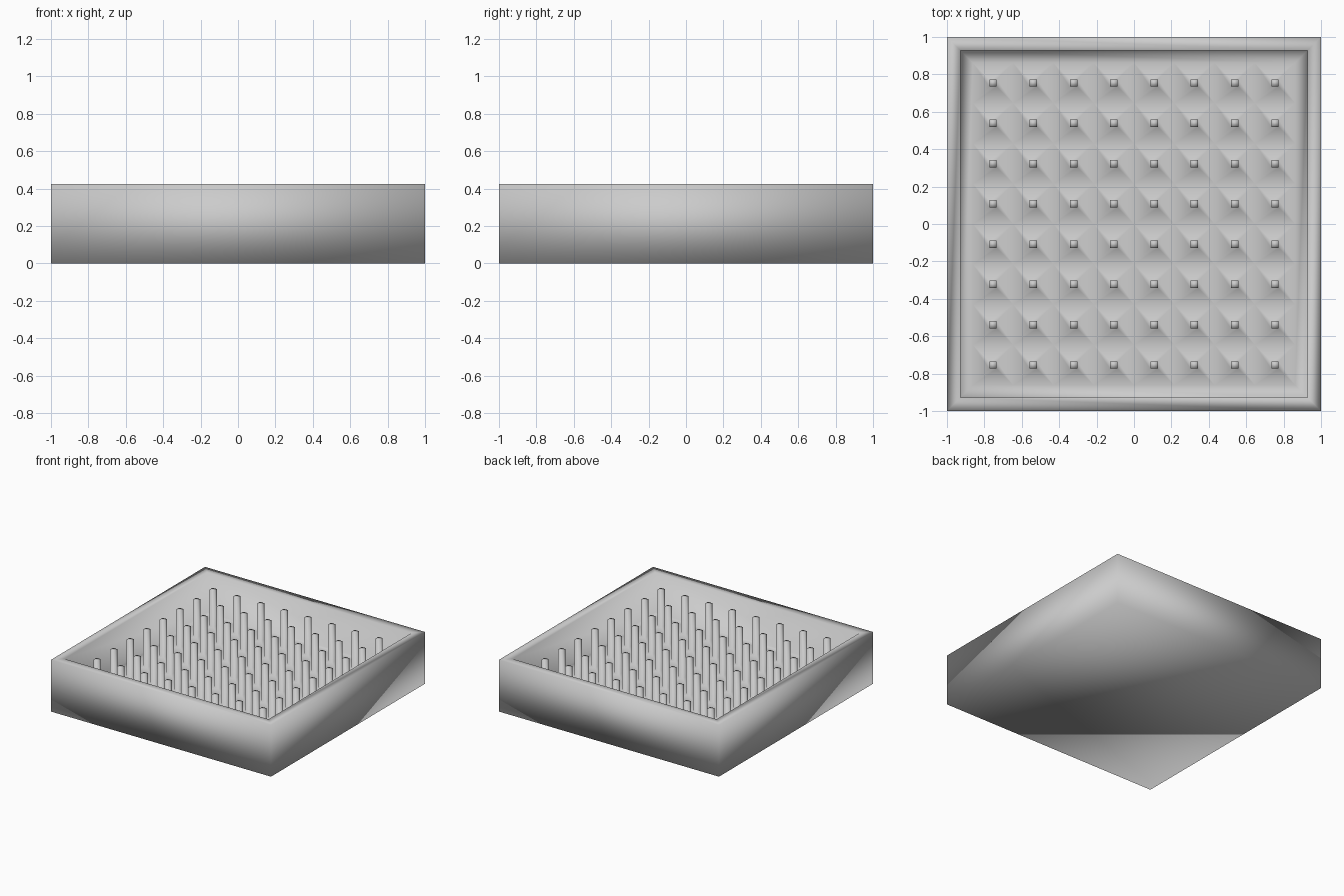
import bpy, bmesh

if "Cube" in bpy.data.objects:
    bpy.data.objects.remove(bpy.data.objects["Cube"])

OUTER, INNER, H = 1.0, 0.928, 0.425
FLOOR, PIN_TOP, PIN = 0.10, 0.40, 0.02
PITCH, N = 0.2154, 8
GRID = PITCH * N / 2
CORNERS = ((-1, -1), (1, -1), (1, 1), (-1, 1))

bm = bmesh.new()

# floor: one square cell per pin
bmesh.ops.create_grid(bm, x_segments=N, y_segments=N, size=GRID)
bmesh.ops.translate(bm, verts=bm.verts, vec=(0, 0, FLOOR))
cells = list(bm.faces)
edge_verts = [v for v in bm.verts if v.is_boundary]


def ring(half, z):
    return [bm.verts.new((x * half, y * half, z)) for x, y in CORNERS]


# floor margin: one face per side, joined to the cells
base = ring(INNER, FLOOR)
for i in range(4):
    (ax, ay), (bx, by) = CORNERS[i], CORNERS[(i + 1) % 4]
    nx, ny = (ax + bx) / 2, (ay + by) / 2
    side = [v for v in edge_verts if v.co.x * nx + v.co.y * ny > GRID - 1e-3]
    side.sort(key=lambda v: -(v.co.x * (bx - ax) + v.co.y * (by - ay)))
    bm.faces.new([base[i], base[(i + 1) % 4]] + side)

# inner wall, rim, outer wall and underside
rings = [base, ring(INNER, H), ring(OUTER, H), ring(OUTER, 0)]
for a, b in zip(rings, rings[1:]):
    for i in range(4):
        j = (i + 1) % 4
        bm.faces.new((a[i], b[i], b[j], a[j]))
bm.faces.new(rings[-1])

# pins: inset each cell, then raise its middle
bmesh.ops.inset_individual(bm, faces=cells, thickness=PITCH / 2 - PIN,
                           use_even_offset=True)
for f in bmesh.ops.extrude_discrete_faces(bm, faces=cells)["faces"]:
    for v in f.verts:
        v.co.z = PIN_TOP

bmesh.ops.recalc_face_normals(bm, faces=bm.faces)
for f in bm.faces:
    f.smooth = True

mesh = bpy.data.meshes.new("pin_tray")
bm.to_mesh(mesh)
bm.free()
tray = bpy.data.objects.new("pin_tray", mesh)
bpy.context.collection.objects.link(tray)
